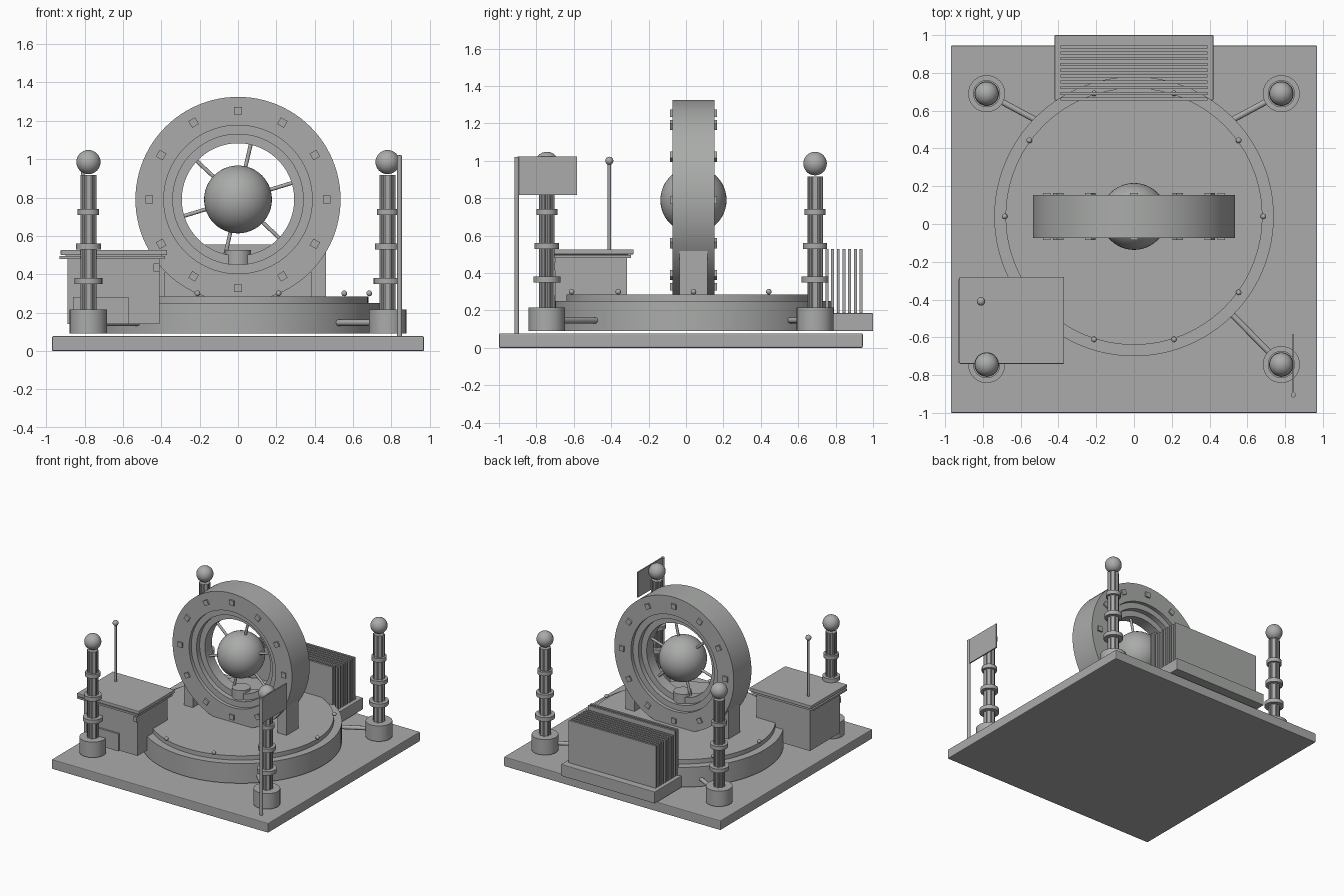
import bpy, bmesh, math
from mathutils import Vector

old = bpy.data.objects.get("Cube")
if old:
    bpy.data.objects.remove(old, do_unlink=True)

# One grey for the whole model
grey = bpy.data.materials.new("plain grey")
grey.use_nodes = True
COLOUR = (0.4, 0.41, 0.4, 1)
grey.diffuse_color = COLOUR
grey.node_tree.nodes["Principled BSDF"].inputs["Base Color"].default_value = COLOUR


def finish(name, smooth=True):
    ob = bpy.context.object
    ob.name = name
    ob.data.materials.append(grey)
    if smooth:
        bpy.ops.object.shade_smooth_by_angle(angle=math.radians(35))
    return ob


def box(name, x, y, z, bevel=0):
    """Box from (low, high) pairs."""
    lo, hi = Vector((x[0], y[0], z[0])), Vector((x[1], y[1], z[1]))
    bpy.ops.mesh.primitive_cube_add(size=1, location=(lo + hi) / 2)
    ob = bpy.context.object
    ob.scale = hi - lo
    bpy.ops.object.transform_apply(location=False, rotation=False)
    if bevel:
        mod = ob.modifiers.new("bevel", 'BEVEL')
        mod.width = bevel
        mod.segments = 2
    return finish(name, False)


def rod(name, a, b, r, sides=32):
    """Cylinder between two points."""
    a, b = Vector(a), Vector(b)
    bpy.ops.mesh.primitive_cylinder_add(vertices=sides, radius=r, depth=(b - a).length,
                                        location=(a + b) / 2)
    bpy.context.object.rotation_euler = (b - a).to_track_quat('Z', 'Y').to_euler()
    return finish(name)


def ball(name, centre, r, seg=32):
    bpy.ops.mesh.primitive_uv_sphere_add(segments=seg, ring_count=seg // 2, radius=r, location=centre)
    return finish(name)


def lathe(name, profile, centre, steps=96):
    """Closed (radius, y) profile revolved about a y axis through centre."""
    bm = bmesh.new()
    vs = [bm.verts.new((r, y, 0)) for r, y in profile]
    es = [bm.edges.new((vs[i - 1], vs[i])) for i in range(len(vs))]
    bmesh.ops.spin(bm, geom=vs + es, cent=(0, 0, 0), axis=(0, 1, 0),
                   angle=math.tau, steps=steps, use_merge=True)
    bmesh.ops.remove_doubles(bm, verts=bm.verts, dist=1e-4)
    bmesh.ops.recalc_face_normals(bm, faces=bm.faces)
    me = bpy.data.meshes.new(name)
    bm.to_mesh(me)
    bm.free()
    ob = bpy.data.objects.new(name, me)
    bpy.context.collection.objects.link(ob)
    ob.location = centre
    bpy.ops.object.select_all(action='DESELECT')
    ob.select_set(True)
    bpy.context.view_layer.objects.active = ob
    return finish(name)


CY = 0.04            # depth of the ring and platform axis
RING_Z = 0.79
FLOOR = 0.09
MID_Y = -0.027       # depth of the slab centre

# Ground slab and stepped round platform
box("ground_slab", (-0.97, 0.97), (-1, 0.945), (0, 0.077), 0.006)
rod("platform_lower", (0, CY, FLOOR), (0, CY, 0.25), 0.74, 96)
rod("platform_upper", (0, CY, 0.25), (0, CY, 0.285), 0.68, 96)
for i in range(10):
    a = math.tau * i / 10
    ball("platform_stud", (0.685 * math.cos(a), CY + 0.685 * math.sin(a), 0.3), 0.015, 16)

# Upright ring with stepped inner edge, the same on both faces
half = [(0.535, 0.113), (0.387, 0.113), (0.387, 0.085), (0.34, 0.085), (0.34, 0.045), (0.293, 0.045)]
lathe("gate_ring", half + [(r, -y) for r, y in reversed(half)], (0, CY, RING_Z))
for i in range(12):
    a = math.tau * i / 12
    for side in (-1, 1):
        x, z = 0.463 * math.cos(a), RING_Z + 0.463 * math.sin(a)
        y = CY + side * 0.113
        ob = box("ring_bolt", (x - 0.02, x + 0.02), (y - 0.012, y + 0.012), (z - 0.02, z + 0.02))
        ob.rotation_euler.y = -a

# Core sphere, spokes and pedestal
ball("core_sphere", (0, CY, RING_Z), 0.177, 48)
for i in range(6):
    a = math.radians(17 + 60 * i)
    d = Vector((math.cos(a), 0, math.sin(a)))
    c = Vector((0, CY, RING_Z))
    rod("core_spoke", c + d * 0.15, c + d * 0.31, 0.01, 12)
rod("core_pedestal", (0, CY, 0.43), (0, CY, 0.527), 0.068)

# Ring feet
for s in (-1, 1):
    box("ring_foot", sorted((s * 0.38, s * 0.46)), (-0.035, 0.115), (0.28, 0.525))

# Four corner pylons with their feed pipes
for sx in (-1, 1):
    for sy in (-1, 1):
        x, y = sx * 0.78, MID_Y + sy * 0.717
        rod("pylon_base", (x, y, FLOOR), (x, y, 0.215), 0.098)
        rod("pylon_core", (x, y, 0.21), (x, y, 0.917), 0.036, 24)
        for k in range(8):
            a = math.tau * (k + 0.5) / 8
            px, py = x + 0.034 * math.cos(a), y + 0.034 * math.sin(a)
            rod("pylon_rib", (px, py, 0.21), (px, py, 0.917), 0.01, 8)
        for z, r in ((0.365, 0.072), (0.545, 0.065), (0.725, 0.056)):
            rod("pylon_collar", (x, y, z - 0.016), (x, y, z + 0.016), r)
        ball("pylon_ball", (x, y, 0.985), 0.063)
        rod("feed_pipe", (x, y, 0.147), (sx * 0.5, CY + sy * 0.5, 0.147), 0.016, 12)

# Control cabinet with double lid, drawer, latch and aerial
box("cabinet_body", (-0.89, -0.41), (-0.7, -0.315), (0.14, 0.482))
box("cabinet_drawer", (-0.86, -0.57), (-0.715, -0.69), (0.14, 0.28))
box("cabinet_latch", (-0.44, -0.41), (-0.71, -0.69), (0.415, 0.455))
box("cabinet_lid_lower", (-0.93, -0.38), (-0.735, -0.295), (0.48, 0.495))
box("cabinet_lid_neck", (-0.9, -0.4), (-0.71, -0.31), (0.49, 0.51))
box("cabinet_lid_upper", (-0.925, -0.37), (-0.74, -0.28), (0.5, 0.527), 0.004)
rod("aerial_rod", (-0.81, -0.41, 0.52), (-0.81, -0.41, 1), 0.009, 12)
ball("aerial_tip", (-0.81, -0.41, 1), 0.022, 16)

# Radiator at the rear
box("radiator_base", (-0.42, 0.42), (0.655, 1), (FLOOR, 0.185), 0.004)
for i in range(10):
    y = 0.936 - 0.0305 * i
    box("radiator_fin", (-0.39, 0.39), (y - 0.008, y + 0.008), (0.18, 0.555 if i > 7 else 0.527))

# Flag
rod("flag_pole", (0.843, -0.905, 0.077), (0.843, -0.905, 1.02), 0.013, 16)
box("flag_panel", (0.838, 0.848), (-0.9, -0.583), (0.818, 1.022))
